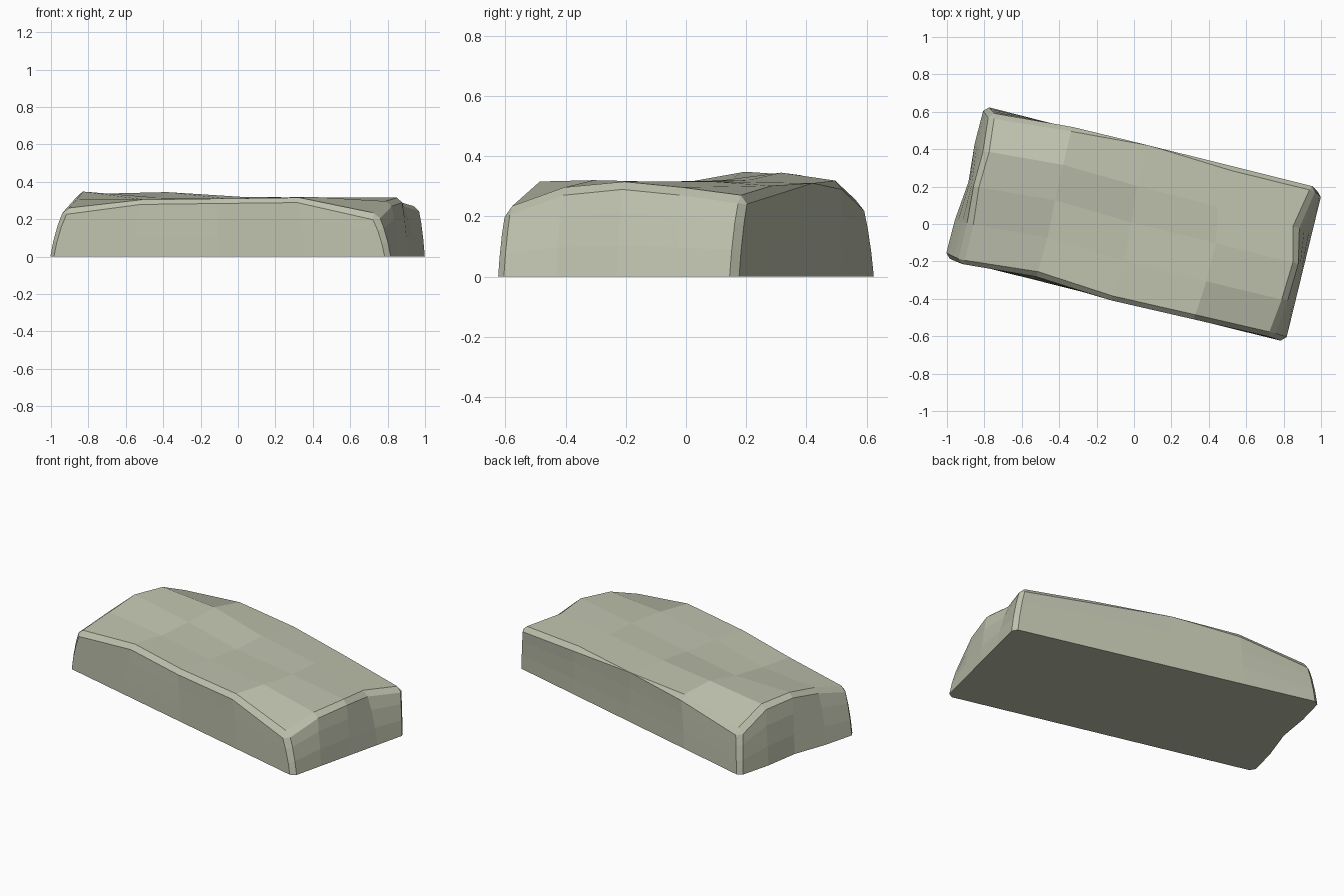
import bpy, bmesh
from mathutils import Vector

cube = bpy.data.objects.get("Cube")
if cube:
    bpy.data.objects.remove(cube)

# Stone colour
stone = bpy.data.materials.new("pale_olive_stone")
stone.use_nodes = True
colour = (0.52, 0.54, 0.42, 1)
stone.diffuse_color = colour
bsdf = stone.node_tree.nodes["Principled BSDF"]
bsdf.inputs["Base Color"].default_value = colour
bsdf.inputs["Roughness"].default_value = 0.9

N = 4
# Outline of the worn top face; back and front run left to right, sides run back to front
back = [(-.77, .59), (-.33, .52), (.08, .42), (.53, .31), (.975, .2)]
front = [(-.935, -.215), (-.52, -.28), (-.12, -.41), (.32, -.51), (.74, -.605)]
left = [back[0], (-.80, .39), (-.855, .2), (-.885, 0), front[0]]
right = [back[N], (.875, -.02), (.875, -.21), (.815, -.41), front[N]]
heights = [(.24, .315, .31, .30, .265),
           (.335, .345, .32, .315, .295),
           (.35, .315, .305, .315, .315),
           (.31, .30, .31, .32, .295),
           (.25, .305, .31, .315, .22)]
# Corners of the footprint on the ground
foot = {(0, 0): (-.80, .63), (0, N): (1.005, .17), (N, N): (.81, -.63), (N, 0): (-1.01, -.18)}


def top_point(r, c):
    """Blend the four outline curves into one surface point."""
    u, v = c / N, r / N
    b, f, l, rt = (Vector(p) for p in (back[c], front[c], left[r], right[r]))
    corners = (Vector(back[0]).lerp(Vector(back[N]), u)).lerp(
        Vector(front[0]).lerp(Vector(front[N]), u), v)
    p = b.lerp(f, v) + l.lerp(rt, u) - corners
    return Vector((p.x, p.y, heights[r][c]))


def ground_point(r, c):
    u, v = c / N, r / N
    b = Vector(foot[0, 0]).lerp(Vector(foot[0, N]), u)
    f = Vector(foot[N, 0]).lerp(Vector(foot[N, N]), u)
    p = b.lerp(f, v)
    if c == 0 and r == N // 2:      # slight dent in the left end
        p.x += .02
    return Vector((p.x, p.y, 0))


bm = bmesh.new()

# Faceted top
top = {(r, c): bm.verts.new(top_point(r, c)) for r in range(N + 1) for c in range(N + 1)}
for r in range(N):
    for c in range(N):
        bm.faces.new([top[k] for k in ((r, c), (r + 1, c), (r + 1, c + 1), (r, c + 1))])

# Walls hung from the rim, bulging slightly on the way down
rim = ([(0, c) for c in range(N)] + [(r, N) for r in range(N)] +
       [(N, c) for c in range(N, 0, -1)] + [(r, 0) for r in range(N, 0, -1)])
loops = [[top[k] for k in rim]]
for drop, spread in ((.33, .45), (.67, .78), (1, 1)):
    loop = []
    for k in rim:
        t, g = top[k].co, ground_point(*k)
        p = t.lerp(g, spread)
        p.z = t.z * (1 - drop)
        loop.append(bm.verts.new(p))
    loops.append(loop)
count = len(rim)
for upper, lower in zip(loops, loops[1:]):
    for i in range(count):
        j = (i + 1) % count
        bm.faces.new((upper[i], upper[j], lower[j], lower[i]))

# Flat underside
bm.faces.new(loops[-1])

# Chamfer the rim and the four upright corners
worn = [bm.edges.get((loops[0][i], loops[0][(i + 1) % count])) for i in range(count)]
for i in (0, N, 2 * N, 3 * N):
    worn += [bm.edges.get((a[i], b[i])) for a, b in zip(loops, loops[1:])]
bmesh.ops.bevel(bm, geom=worn, offset=.026, offset_type='OFFSET', segments=1,
                profile=.5, affect='EDGES', clamp_overlap=True)
bmesh.ops.recalc_face_normals(bm, faces=bm.faces)

mesh = bpy.data.meshes.new("stone_slab")
bm.to_mesh(mesh)
bm.free()
mesh.materials.append(stone)
slab = bpy.data.objects.new("stone_slab", mesh)
bpy.context.collection.objects.link(slab)
